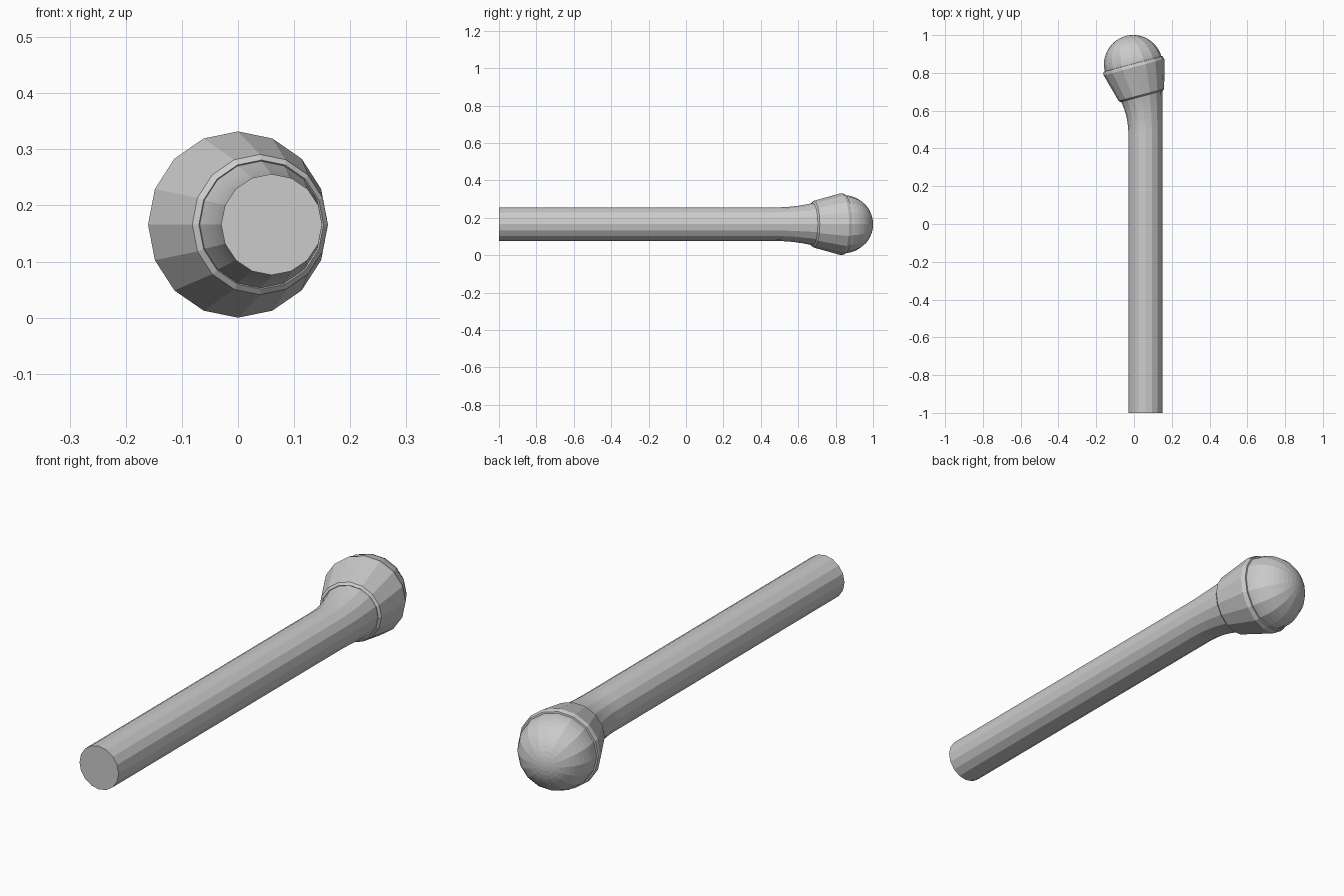
import bpy, math
from mathutils import Vector

if "Cube" in bpy.data.objects:
    bpy.data.objects.remove(bpy.data.objects["Cube"])

SIDES = 16
Z = 0.166
TILT = math.radians(15)
AXIS = Vector((-math.sin(TILT), math.cos(TILT), 0))
RIM = Vector((0, 0.83, Z))  # centre of the widest ring of the collar


def loft(name, rings, cap_start=False, cap_end=False):
    """Skin rings given as (centre, tilt about z, radius)."""
    verts, faces = [], []
    for c, tilt, r in rings:
        u = Vector((math.cos(tilt), math.sin(tilt), 0))
        for i in range(SIDES):
            a = 2 * math.pi * i / SIDES
            verts.append(c + r * (math.cos(a) * u + Vector((0, 0, math.sin(a)))))
    for k in range(len(rings) - 1):
        for i in range(SIDES):
            j = (i + 1) % SIDES
            a, b = k * SIDES, (k + 1) * SIDES
            faces.append((a + i, b + i, b + j, a + j))
    last = (len(rings) - 1) * SIDES
    if cap_start:
        faces.append(tuple(range(SIDES)))
    if cap_end:
        verts.append(rings[-1][0] + AXIS * 0.0015)
        tip = len(verts) - 1
        faces += [(last + i, tip, last + (i + 1) % SIDES) for i in range(SIDES)]
    mesh = bpy.data.meshes.new(name)
    mesh.from_pydata([tuple(v) for v in verts], [], faces)
    mesh.update()
    obj = bpy.data.objects.new(name, mesh)
    bpy.context.collection.objects.link(obj)
    return obj


def tilted(profile):
    """Lathe profile (distance along tilted axis, radius) about the rim."""
    return [(RIM + AXIS * d, TILT, r) for d, r in profile]


# Straight handle flaring and bending into the collar
start, end = Vector((0.06, 0.48, Z)), RIM - AXIS * 0.158
handle = [(Vector((0.06, -1, Z)), 0, 0.09)]
for k in range(9):
    t = k / 8
    c = start.lerp(end, t)
    c.x = start.x + (end.x - start.x) * t ** 2
    handle.append((c, TILT * t, 0.09 + 0.023 * t ** 2))
loft("handle", handle, cap_start=True)

# Conical collar with bevelled lips
loft("collar", tilted([(-0.152, 0.11), (-0.16, 0.115), (-0.152, 0.125),
                       (0, 0.166), (0.018, 0.161), (0.02, 0.15)]))

# Ball seated in the collar
ball = []
for k in range(12):
    a = math.radians(90 * k / 12)
    ball.append((0.016 + 0.155 * math.sin(a), 0.155 * math.cos(a)))
loft("ball_end", tilted(ball), cap_end=True)
